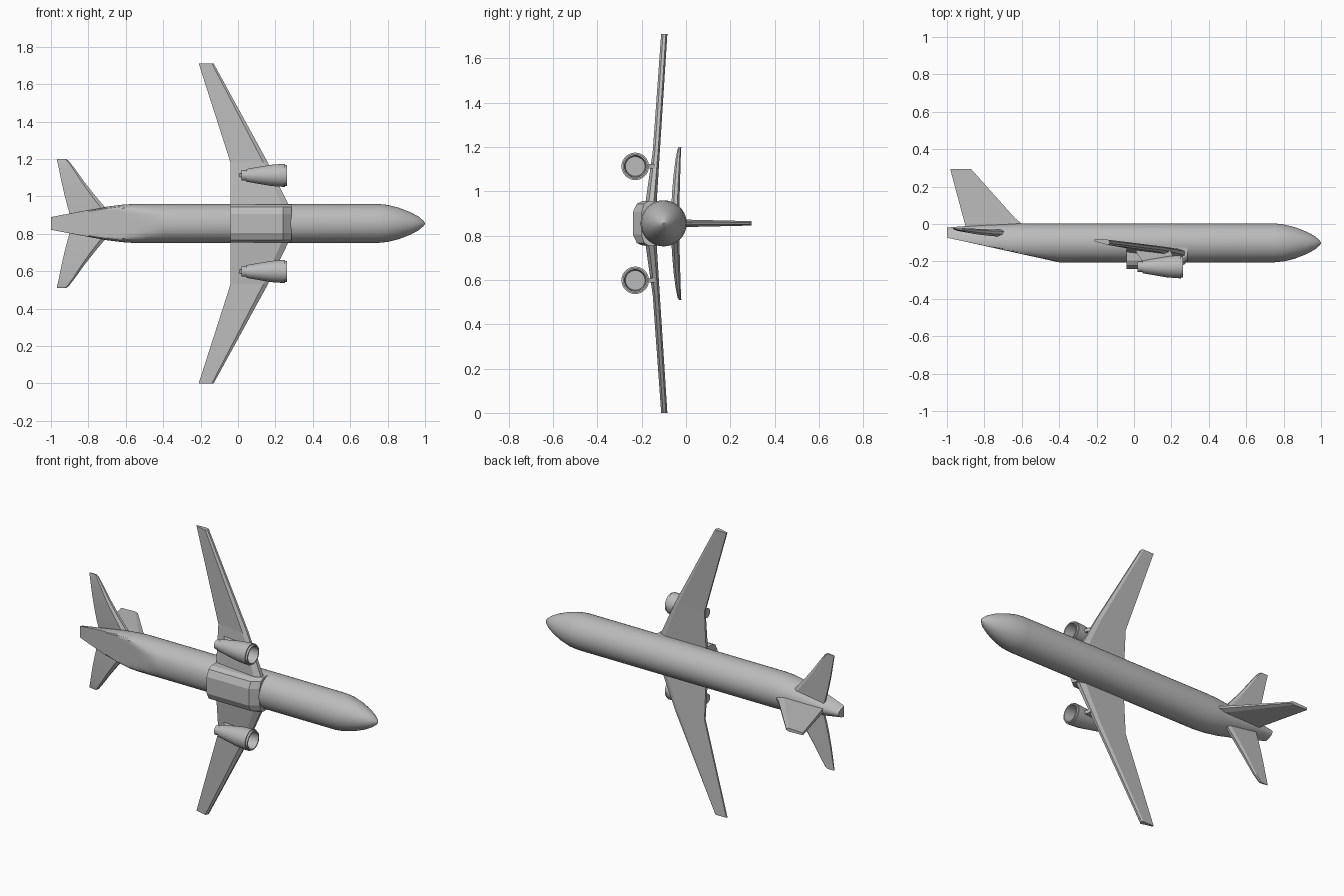
import bpy
import bmesh
import math

cube = bpy.data.objects.get("Cube")
if cube:
    bpy.data.objects.remove(cube, do_unlink=True)

AXIS_Y, AXIS_Z, R = -0.101, 0.855, 0.104

grey = bpy.data.materials.new("light grey")
grey.use_nodes = True
COLOUR = (0.5, 0.5, 0.5, 1)
grey.diffuse_color = COLOUR
grey.node_tree.nodes["Principled BSDF"].inputs["Base Color"].default_value = COLOUR


def loft(name, rings, smooth=None):
    """Skin a list of equal-length rings of points and cap both ends."""
    bm = bmesh.new()
    rows = [[bm.verts.new(p) for p in ring] for ring in rings]
    n = len(rows[0])
    for a, b in zip(rows, rows[1:]):
        for i in range(n):
            j = (i + 1) % n
            bm.faces.new((a[i], a[j], b[j], b[i]))
    bm.faces.new(rows[0])
    bm.faces.new(rows[-1])
    bmesh.ops.remove_doubles(bm, verts=bm.verts[:], dist=1e-5)
    bmesh.ops.recalc_face_normals(bm, faces=bm.faces[:])
    mesh = bpy.data.meshes.new(name)
    bm.to_mesh(mesh)
    bm.free()
    mesh.materials.append(grey)
    obj = bpy.data.objects.new(name, mesh)
    bpy.context.collection.objects.link(obj)
    if smooth:
        bpy.ops.object.select_all(action="DESELECT")
        obj.select_set(True)
        bpy.context.view_layer.objects.active = obj
        bpy.ops.object.shade_smooth_by_angle(angle=math.radians(smooth))
    return obj


def ellipse(x, y, z, ry, rz, n=40):
    return [(x, y + ry * math.cos(2 * math.pi * i / n),
             z + rz * math.sin(2 * math.pi * i / n)) for i in range(n)]


# Fuselage: x, half height, half width; the tail underside is cut by a sloping plane
stations = [(-1.0, 0.082, 0.034), (-0.9, 0.09, 0.053), (-0.8, 0.096, 0.072),
            (-0.7, 0.1, 0.09), (-0.62, R, 0.1), (-0.56, R, R), (-0.48, R, R),
            (-0.4, R, R), (0.75, R, R), (0.8, 0.099, 0.099), (0.86, 0.084, 0.084),
            (0.92, 0.061, 0.061), (0.965, 0.037, 0.037), (0.99, 0.016, 0.016),
            (1.0, 0.003, 0.003)]
rings = []
for x, ry, rz in stations:
    floor = -0.205 + max(0, -0.4 - x) * 0.22
    rings.append([(px, max(py, floor), pz)
                  for px, py, pz in ellipse(x, AXIS_Y, AXIS_Z, ry, rz)])
loft("fuselage", rings, 25)

# Belly fairing: half profile of (depth y, half width), lofted along the body
half = [(-0.12, 0.101), (-0.195, 0.101), (-0.222, 0.088), (-0.24, 0.05)]


def fairing_ring(x, depth):
    pts = half + [(y, -w) for y, w in reversed(half)]
    return [(x, AXIS_Y + (y - AXIS_Y) * depth, AXIS_Z + w) for y, w in pts]


loft("belly_fairing", [fairing_ring(-0.04, 1), fairing_ring(0.24, 1),
                       fairing_ring(0.285, 0.72)])


def wing_ring(z, lead, trail, low, high):
    """Blunt aerofoil section between the leading and trailing edges."""
    chord, t = lead - trail, high - low
    return [(lead, low + 0.3 * t, z), (lead, low + 0.75 * t, z),
            (lead - 0.12 * chord, high, z), (trail, high, z),
            (trail, high - 0.35 * t, z), (lead - 0.12 * chord, low, z)]


# Engine profile of (x, radius), from the exhaust to the hollow intake
engine = [(0.02, 0.0005), (0.02, 0.028), (0.045, 0.028), (0.045, 0.034),
          (0.12, 0.047), (0.18, 0.057), (0.25, 0.062), (0.25, 0.056),
          (0.262, 0.056), (0.262, 0.049), (0.19, 0.044), (0.19, 0.0005)]

# Stabiliser stations: offset from axis, leading x, trailing x, low y, high y
stabiliser = [(0.02, -0.64, -0.89, -0.067, -0.032), (0.085, -0.71, -0.91, -0.066, -0.03),
              (0.15, -0.765, -0.927, -0.062, -0.028), (0.22, -0.82, -0.943, -0.056, -0.026),
              (0.29, -0.87, -0.957, -0.047, -0.024), (0.335, -0.905, -0.967, -0.038, -0.022),
              (0.345, -0.92, -0.968, -0.032, -0.021)]
wing = [(0.03, 0.28, -0.04, -0.188, -0.135), (0.1, 0.27, -0.04, -0.182, -0.132),
        (0.325, 0.16, -0.04, -0.15, -0.118), (0.855, -0.13, -0.21, -0.112, -0.084)]

for label, s in (("upper", 1), ("lower", -1)):
    loft(label + "_wing", [wing_ring(AXIS_Z + s * d, *v) for d, *v in wing])
    loft(label + "_tailplane", [wing_ring(AXIS_Z + s * d, *v) for d, *v in stabiliser], 20)
    ez = AXIS_Z + s * 0.257
    loft(label + "_engine", [ellipse(x, -0.229, ez, r, r, 32) for x, r in engine], 30)
    # Pylon joining the engine to the wing
    loft(label + "_pylon", [[(0.05, -0.21, z), (0.21, -0.18, z),
                             (0.195, -0.14, z), (0.0, -0.13, z)]
                            for z in (ez - 0.01, ez + 0.01)])


# Tail fin: y, leading x, trailing x, half thickness
def fin_ring(y, lead, trail, t):
    nose = lead - 0.15 * (lead - trail)
    return [(lead, y, AXIS_Z + t * 0.4), (nose, y, AXIS_Z + t),
            (trail, y, AXIS_Z + t * 0.7), (trail, y, AXIS_Z - t * 0.7),
            (nose, y, AXIS_Z - t), (lead, y, AXIS_Z - t * 0.4)]


loft("tail_fin", [fin_ring(-0.03, -0.58, -0.895, 0.017), fin_ring(0.005, -0.605, -0.905, 0.017),
                  fin_ring(0.03, -0.635, -0.912, 0.016), fin_ring(0.295, -0.872, -0.983, 0.01)])
